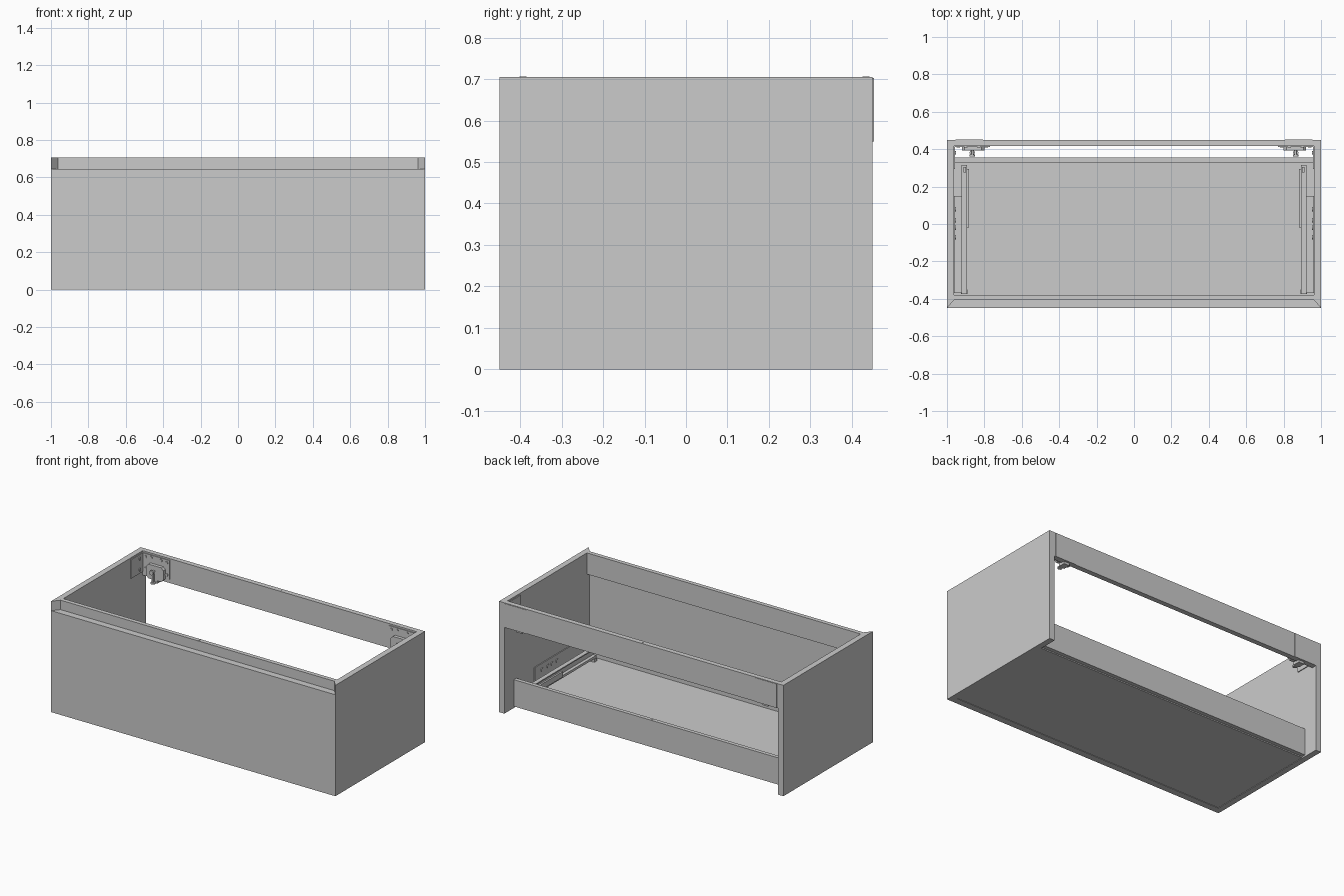
import bpy, bmesh
from mathutils import Matrix, Vector

if "Cube" in bpy.data.objects:
    bpy.data.objects.remove(bpy.data.objects["Cube"])


def prism(name, pts, lo, hi, axis='Z'):
    """Extrude a 2D outline along an axis (Z: xy outline, Y: xz outline)."""
    bm = bmesh.new()
    place = {'Z': lambda a, b, t: (a, b, t), 'Y': lambda a, b, t: (a, t, b)}[axis]
    low = [bm.verts.new(place(a, b, lo)) for a, b in pts]
    high = [bm.verts.new(place(a, b, hi)) for a, b in pts]
    n = len(pts)
    bm.faces.new(low)
    bm.faces.new(high)
    for i in range(n):
        bm.faces.new((low[i], low[(i + 1) % n], high[(i + 1) % n], high[i]))
    return finish(name, bm)


def finish(name, bm):
    bmesh.ops.recalc_face_normals(bm, faces=bm.faces)
    me = bpy.data.meshes.new(name)
    bm.to_mesh(me)
    bm.free()
    ob = bpy.data.objects.new(name, me)
    bpy.context.collection.objects.link(ob)
    return ob


def box(name, x, y, z):
    return prism(name, [(x[0], y[0]), (x[1], y[0]), (x[1], y[1]), (x[0], y[1])], *z)


def rod(name, start, end, r, sides=16):
    a, b = Vector(start), Vector(end)
    d = b - a
    rot = Vector((0, 0, 1)).rotation_difference(d).to_matrix().to_4x4()
    bm = bmesh.new()
    bmesh.ops.create_cone(bm, cap_ends=True, segments=sides, radius1=r, radius2=r,
                          depth=d.length, matrix=Matrix.Translation((a + b) / 2) @ rot)
    return finish(name, bm)


IN = 0.963   # inner face of the side panels
TOP = 0.705

# carcass: mitred front, floor and rails
prism("front_panel", [(-1, -.45), (1, -.45), (IN, -.407), (-IN, -.407)], 0, .645)
box("floor_panel", (-IN, IN), (-.407, .33), (.003, .04))
box("front_rail", (-IN, IN), (-.407, -.38), (.57, TOP))
box("lower_back_rail", (-IN, IN), (.33, .355), (.01, .18))
box("upper_back_rail", (-IN, IN), (.418, .45), (.55, TOP))

# small centre pins on the rails
for name, y, z in (("front_pin", -.393, TOP), ("lower_pin", .342, .18), ("upper_pin", .434, TOP)):
    rod(name, (0, y, z - .01), (0, y, z + .001), .008)

for side, s in (("left", -1), ("right", 1)):
    def X(a, b):
        return tuple(sorted((s * a, s * b)))

    # side panel with mitred front edge
    prism(side + "_side_panel", [(s, -.45), (s * IN, -.407), (s * IN, .45), (s, .45)], 0, TOP)

    # drawer slide: angle bracket fixed to the side
    ya, yb = -.37, .15
    prism(side + "_slide_bracket",
          [(s * .963, .08), (s * .92, .08), (s * .92, .086), (s * .957, .086),
           (s * .957, .18), (s * .963, .18)], ya, yb, 'Y')
    for i, y in enumerate((-.07, -.02, .02, .08)):
        rod(f"{side}_bracket_screw_{i}", (s * .958, y, .14), (s * .953, y, .14), .012)
        rod(f"{side}_bracket_rivet_{i}", (s * .94, y, .085), (s * .94, y, .089), .01)

    # drawer slide: C-shaped rail, running flange and end stop
    prism(side + "_slide_rail",
          [(s * .921, .06), (s * .893, .06), (s * .893, .075), (s * .914, .075),
           (s * .914, .118), (s * .893, .118), (s * .893, .125), (s * .921, .125)],
          -.375, .315, 'Y')
    box(side + "_slide_flange", X(.881, .893), (-.02, .295), (.075, .11))
    box(side + "_slide_stop", X(.897, .912), (.275, .305), (.125, .135))
    box(side + "_slide_foot", X(.89, .925), (-.375, -.35), (.04, .06))

    # wall hanger: corner plate on rail and side
    box(side + "_hanger_plate", X(.77, IN), (.413, .418), (.575, .695))
    box(side + "_hanger_side_plate", X(.958, IN), (.295, .413), (.575, .695))
    box(side + "_hanger_back_plate", X(.806, .955), (.45, .453), (.55, TOP - .003))
    for i, (x, z) in enumerate(((.79, .675), (.79, .6), (.83, .68), (.9, .68), (.94, .675), (.94, .6))):
        rod(f"{side}_hanger_screw_{i}", (s * x, .414, z), (s * x, .408, z), .009)
    for i, z in enumerate((.6, .67)):
        rod(f"{side}_side_screw_{i}", (s * .959, .38, z), (s * .953, .38, z), .009)

    # wall hanger: adjuster body, screws and hook
    prism(side + "_hanger_body",
          [(s * .80, .57), (s * .80, .63), (s * .815, .645), (s * .905, .645),
           (s * .92, .63), (s * .92, .57), (s * .905, .555), (s * .815, .555)], .392, .414, 'Y')
    rod(side + "_depth_screw", (s * .865, .392, .61), (s * .865, .365, .61), .007)
    rod(side + "_depth_screw_head", (s * .865, .372, .61), (s * .865, .362, .61), .014)
    rod(side + "_height_screw", (s * .865, .382, .6), (s * .865, .382, .54), .007)
    rod(side + "_height_screw_head", (s * .865, .382, .545), (s * .865, .382, .535), .014)
    box(side + "_hook_arm", X(.845, .885), (.395, .44), (.535, .555))
